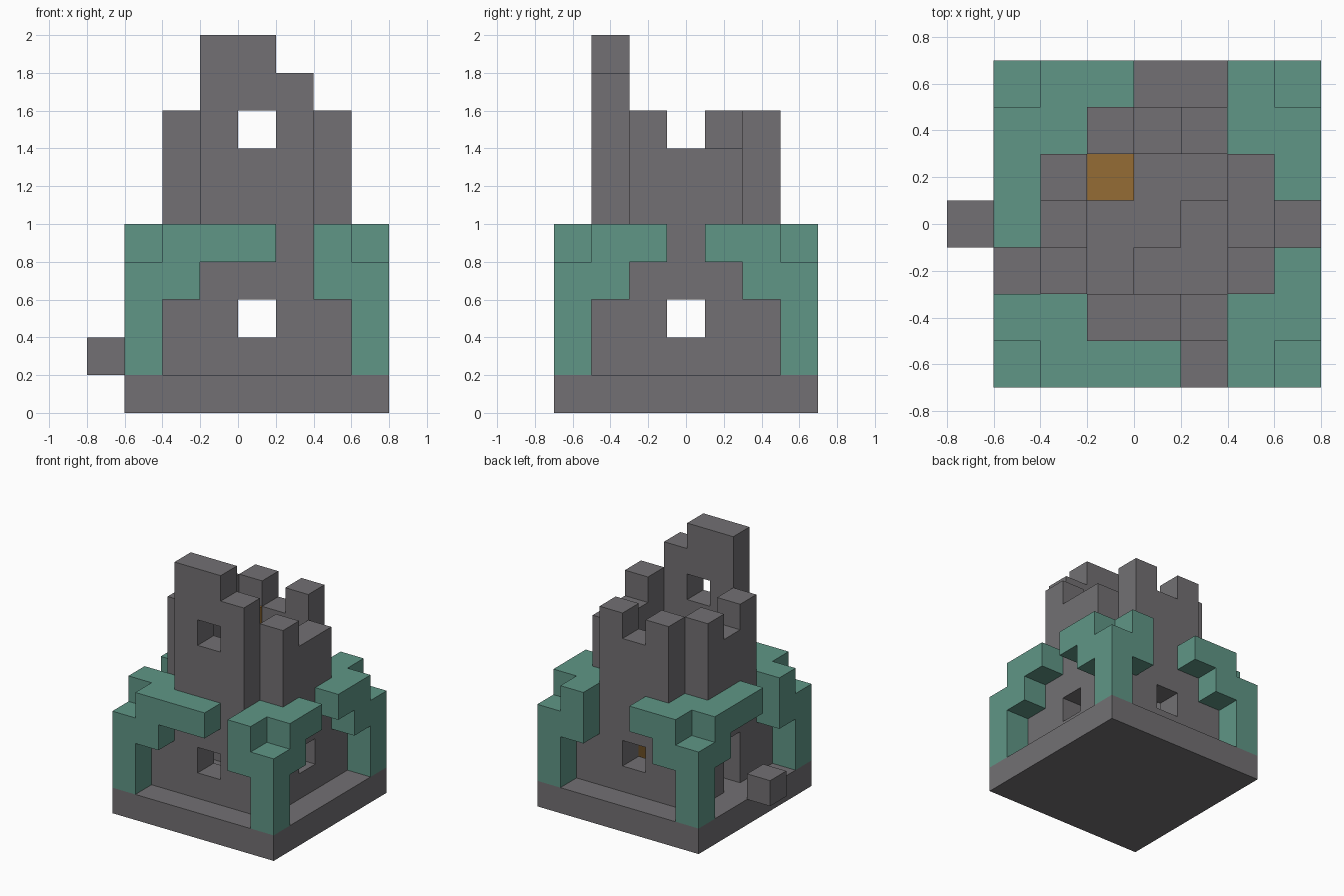
import bpy
import bmesh
from itertools import product
from mathutils import Vector

if "Cube" in bpy.data.objects:
    bpy.data.objects.remove(bpy.data.objects["Cube"], do_unlink=True)

S = 0.2                          # edge of one block
ORIGIN = Vector((0.1, 0, 0))     # centre of the tower on the ground


def material(name, rgb):
    m = bpy.data.materials.new(name)
    m.use_nodes = True
    m.diffuse_color = (*rgb, 1)
    m.node_tree.nodes["Principled BSDF"].inputs["Base Color"].default_value = (*rgb, 1)
    return m


stone = material("grey stone", (0.17, 0.163, 0.172))
ivy = material("teal ivy", (0.115, 0.305, 0.24))
wood = material("brown wood", (0.30, 0.152, 0.036))


def box(xs, ys, zs):
    """Blocks filling inclusive ranges; a single number means one layer."""
    spans = [(r, r) if isinstance(r, int) else r for r in (xs, ys, zs)]
    return set(product(*(range(lo, hi + 1) for lo, hi in spans)))


# Base and tower walls
base = box((-3, 3), (-3, 3), 0)
lower_walls = box((-2, 2), (-2, 2), (1, 4)) - box((-1, 1), (-1, 1), (1, 4))
corners = {c for c in lower_walls if abs(c[0]) == 2 and abs(c[1]) == 2 and c[2] == 4}
lower_walls -= corners
lower_walls -= box(0, (-2, 2), 2) | box((-2, 2), 0, 2)    # windows
lower_walls -= box(-2, 0, 1)                              # doorway

upper_walls = set()
for side in (-2, 2):
    upper_walls |= box(side, (-1, 1), (5, 6)) | box((-1, 1), side, (5, 6))

# Battlements and the tall ruined front wall
battlements = {(-2, -1, 7), (-2, 1, 7), (2, -1, 7), (-1, 2, 7), (1, 2, 7)}
tall_front = (box((-1, 1), -2, (7, 8)) | box((-1, 0), -2, 9)) - {(0, -2, 7)}

# Broken upper floor, ladders and the loose stone
floor = box((-1, 1), (-1, 1), 4) - {(1, 0, 4), (1, -1, 4), (0, -1, 4)}
lower_ladder = box(1, 1, (1, 3))
upper_ladder = box(-1, 1, (5, 6))
loose_stone = box(-4, 0, 1)

# Ivy: a stem on each corner, with arms creeping along both sides
ivy_cells = set(corners)
for sx, sy in product((-1, 1), repeat=2):
    ivy_cells |= box(3 * sx, 3 * sy, (1, 3))
    ivy_cells |= box(2 * sx, 3 * sy, (3, 4)) | box(3 * sx, 2 * sy, (3, 4))
ivy_cells |= box((-1, 0), -3, 4)     # front
ivy_cells |= box(-1, 3, 4)           # back
ivy_cells |= box(-3, (0, 1), 4)      # doorway side
ivy_cells |= {(3, -1, 4), (3, 1, 4)}

parts = [
    ("base", base, stone),
    ("lower_walls", lower_walls, stone),
    ("upper_walls", upper_walls, stone),
    ("battlements", battlements, stone),
    ("tall_front_wall", tall_front, stone),
    ("upper_floor", floor, stone),
    ("loose_stone", loose_stone, stone),
    ("ivy", ivy_cells, ivy),
    ("lower_ladder", lower_ladder, wood),
    ("upper_ladder", upper_ladder, wood),
]
solid = set().union(*(cells for _, cells, _ in parts))


def build(name, cells, mat):
    """Make one part, leaving out the faces hidden between blocks."""
    bm = bmesh.new()
    for cell in sorted(cells):
        centre = Vector(cell) + Vector((0, 0, 0.5))
        for axis, sign in product(range(3), (-1, 1)):
            n = Vector((0, 0, 0))
            n[axis] = sign
            if tuple(int(c + d) for c, d in zip(cell, n)) in solid:
                continue
            u = Vector((0, 0, 0))
            u[(axis + 1) % 3] = 1
            v = n.cross(u)
            ring = [centre + (n + a * u + b * v) / 2
                    for a, b in ((-1, -1), (1, -1), (1, 1), (-1, 1))]
            bm.faces.new([bm.verts.new(ORIGIN + p * S) for p in ring])
    bmesh.ops.remove_doubles(bm, verts=bm.verts, dist=0.001)
    mesh = bpy.data.meshes.new(name)
    bm.to_mesh(mesh)
    bm.free()
    mesh.materials.append(mat)
    bpy.context.collection.objects.link(bpy.data.objects.new(name, mesh))


for part in parts:
    build(*part)
